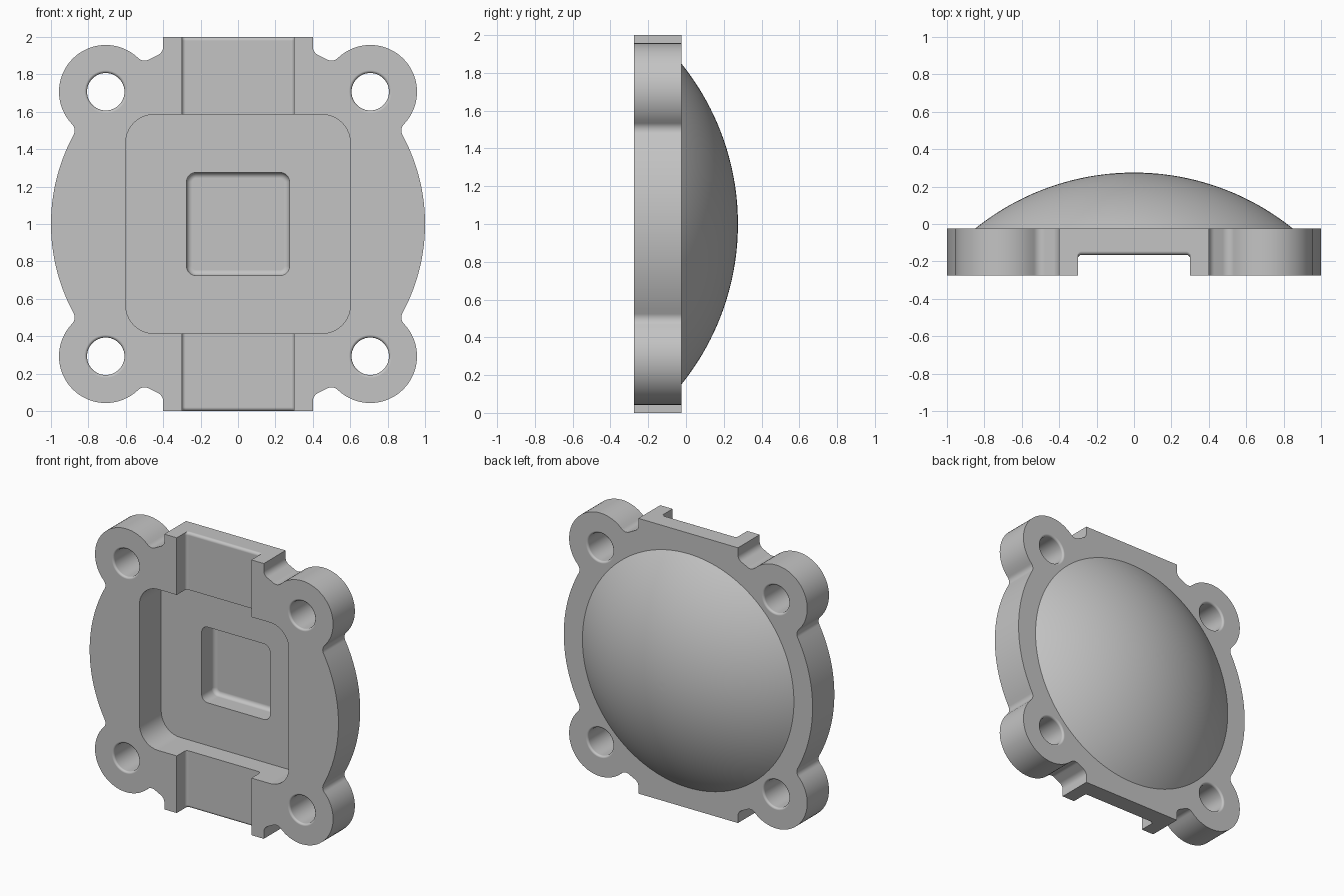
import bpy
import bmesh
from math import sin, cos, radians, degrees, acos, atan2, sqrt, hypot

cube = bpy.data.objects.get("Cube")
if cube:
    bpy.data.objects.remove(cube, do_unlink=True)

FRONT, BACK = -0.275, -0.025
MID_Z = 1.0

grey = bpy.data.materials.new("plain grey")
grey.use_nodes = True
grey.diffuse_color = (0.55, 0.55, 0.55, 1)
grey.node_tree.nodes["Principled BSDF"].inputs["Base Color"].default_value = (0.55, 0.55, 0.55, 1)


def arc(cx, cy, r, a0, a1, n):
    steps = [radians(a0 + (a1 - a0) * i / n) for i in range(n + 1)]
    return [(cx + r * cos(a), cy + r * sin(a)) for a in steps]


def loft(name, rings):
    """Closed solid through rings of 3D points, capped at both ends."""
    bm = bmesh.new()
    loops = [[bm.verts.new(p) for p in ring] for ring in rings]
    for a, b in zip(loops, loops[1:]):
        for i in range(len(a)):
            j = (i + 1) % len(a)
            bm.faces.new((a[i], a[j], b[j], b[i]))
    bm.faces.new(loops[0])
    bm.faces.new(loops[-1])
    bmesh.ops.recalc_face_normals(bm, faces=bm.faces)
    mesh = bpy.data.meshes.new(name)
    bm.to_mesh(mesh)
    bm.free()
    mesh.materials.append(grey)
    obj = bpy.data.objects.new(name, mesh)
    bpy.context.collection.objects.link(obj)
    return obj


def at_depth(points, y):
    return [(x, y, z + MID_Z) for x, z in points]


def rounded_rect(hx, hz, r):
    pts = []
    for sx, sz, a in ((1, 1, 0), (-1, 1, 90), (-1, -1, 180), (1, -1, 270)):
        pts += arc(sx * (hx - r), sz * (hz - r), r, a, a + 90, 10)
    return pts


def plate_outline():
    """Disc with four filleted lugs and a square tab at top and bottom."""
    lug, f = 0.25, 0.05
    c = sqrt(0.5)
    spread = degrees(acos((1 + (1 + f) ** 2 - (lug + f) ** 2) / (2 * (1 + f))))
    a = 45 - spread
    fx, fz = (1 + f) * cos(radians(a)), (1 + f) * sin(radians(a))
    to_lug = degrees(atan2(c - fz, c - fx))
    tab_x = 0.4 + f
    tab_z = sqrt((1 + f) ** 2 - tab_x ** 2)
    tab_a = degrees(atan2(tab_z, tab_x))
    q = arc(0, 0, 1, 0, a, 16)
    q += arc(fx, fz, f, a + 180, to_lug, 8)
    q += arc(c, c, lug, to_lug - 180, 270 - to_lug, 32)
    q += arc(fz, fx, f, 90 - to_lug, -90 - a, 8)
    q += arc(0, 0, 1, 90 - a, tab_a, 2)
    q += arc(tab_x, tab_z, f, tab_a + 180, 180, 8)
    q.append((0.4, 1))
    half = q + [(-x, z) for x, z in reversed(q)]
    full = half + [(-x, -z) for x, z in half]
    return [p for i, p in enumerate(full)
            if hypot(p[0] - full[i - 1][0], p[1] - full[i - 1][1]) > 1e-5]


# Flange plate
outline = plate_outline()
body = loft("flange_plate", [at_depth(outline, FRONT), at_depth(outline, BACK)])

# Shallow spherical dome, sunk a little into the plate
base, height = 0.85, 0.3
ball = (base ** 2 + height ** 2) / (2 * height)
edge = degrees(acos((ball - height) / ball))
rings = [at_depth(arc(0, 0, base, 0, 357.5, 143), -0.1)]
for i in range(33):
    t = radians(edge * (1 - i / 32.5))
    y = BACK + height - ball + ball * cos(t)
    rings.append(at_depth(arc(0, 0, ball * sin(t), 0, 357.5, 143), y))
dome = loft("dome", rings)

# Rounded pocket reaching through the plate thickness
pocket_shape = rounded_rect(0.6, 0.585, 0.15)
pocket = loft("pocket_cutter", [at_depth(pocket_shape, -0.4), at_depth(pocket_shape, BACK)])

# Inner square well with a filleted floor
well_floor, r = 0.12, 0.03
rings = [at_depth(rounded_rect(0.275, 0.275, 0.05), -0.1)]
for i in range(7):
    a = radians(15 * i)
    inset = r * (1 - cos(a))
    shape = rounded_rect(0.275 - inset, 0.275 - inset, 0.05 - inset)
    rings.append(at_depth(shape, well_floor - r + r * sin(a)))
well = loft("well_cutter", rings)


# Vertical channel with filleted floor corners and rounded floor ends
def channel_ring(z, drop):
    y = -0.165 - 0.02 + drop
    pts = [(0.3, -0.4)] + arc(0.28, y, 0.02, 0, 90, 6)
    pts += arc(-0.28, y, 0.02, 90, 180, 6) + [(-0.3, -0.4)]
    return [(px, py, z + MID_Z) for px, py in pts]


ends = [(0.98 + 0.02 * sin(radians(a)), 0.02 * (1 - cos(radians(a)))) for a in range(0, 91, 15)]
ends.append((1.05, 0.02))
channel = loft("channel_cutter", [channel_ring(-z, d) for z, d in reversed(ends)]
               + [channel_ring(z, d) for z, d in ends])

# Bolt holes with softened rims
soft = 0.015
profile = [(0.1 + soft, FRONT - 0.1)]
profile += [(0.1 + soft * (1 - sin(radians(a))), FRONT + soft * (1 - cos(radians(a))))
            for a in range(0, 91, 18)]
profile += [(rad, FRONT + BACK - y) for rad, y in reversed(profile)]
holes = []
for sx in (-1, 1):
    for sz in (-1, 1):
        c = sqrt(0.5)
        holes.append(loft("bolt_hole_cutter", [
            at_depth(arc(sx * c, sz * c, rad, 0, 352.5, 47), y) for rad, y in profile]))

# Join the dome, then cut every recess
cutters = [pocket, channel, well] + holes
for tool in [dome] + cutters:
    mod = body.modifiers.new(tool.name, 'BOOLEAN')
    mod.operation = 'UNION' if tool is dome else 'DIFFERENCE'
    mod.solver = 'EXACT'
    mod.object = tool
    tool.hide_render = True

bpy.context.view_layer.update()
graph = bpy.context.evaluated_depsgraph_get()
result = bpy.data.meshes.new_from_object(body.evaluated_get(graph))
body.modifiers.clear()
body.data = result
body.name = "domed_flange_cover"
for tool in [dome] + cutters:
    bpy.data.objects.remove(tool, do_unlink=True)

# Smooth curves, crisp edges, flat faces kept flat
bpy.ops.object.select_all(action='DESELECT')
body.select_set(True)
bpy.context.view_layer.objects.active = body
bpy.ops.object.shade_smooth_by_angle(angle=radians(30))
weighted = body.modifiers.new("flat face normals", 'WEIGHTED_NORMAL')
weighted.keep_sharp = True
